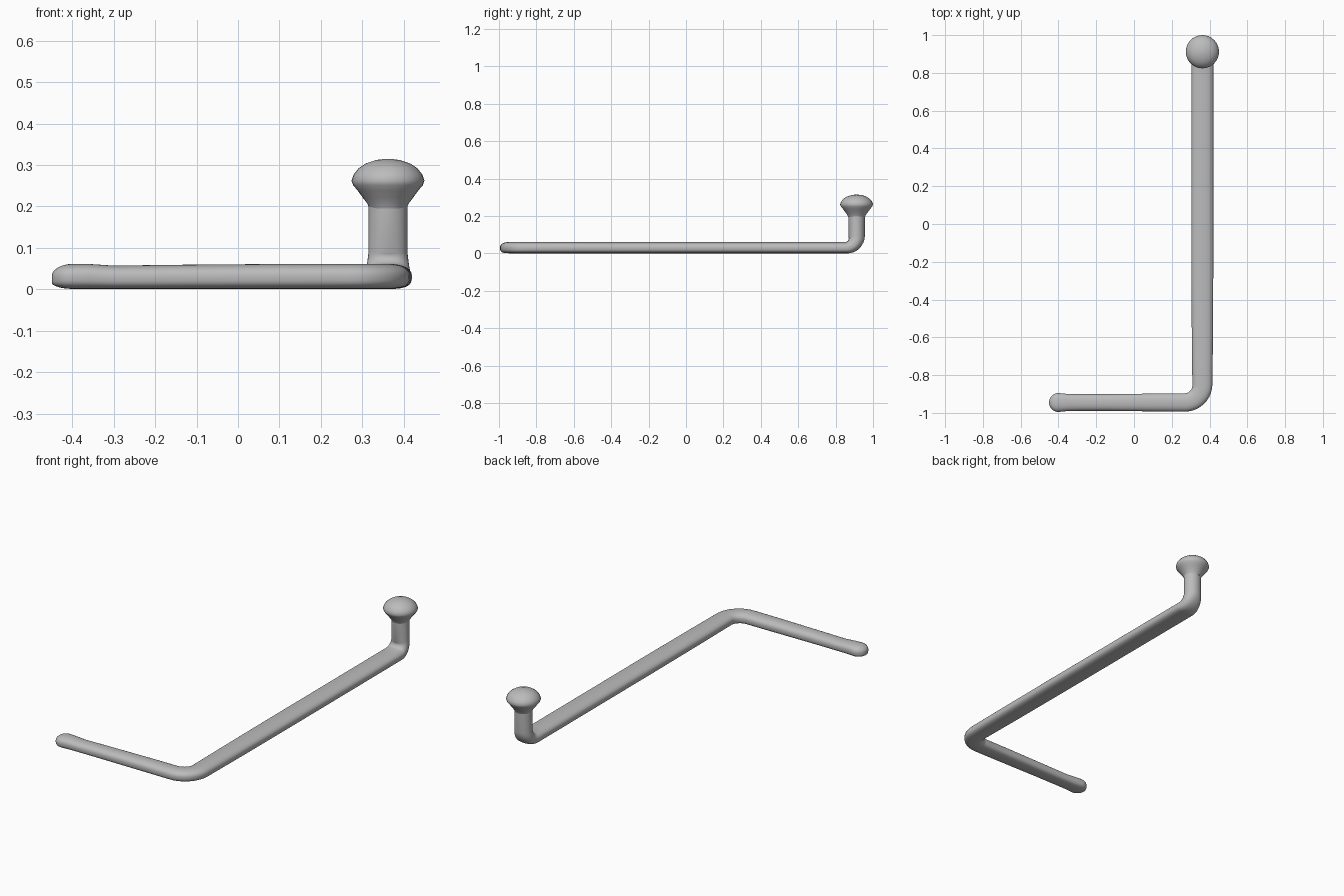
import bpy
import bmesh
from math import sin, cos, pi, copysign
from mathutils import Vector

cube = bpy.data.objects.get("Cube")
if cube:
    bpy.data.objects.remove(cube)

# Single plain metal colour
metal = bpy.data.materials.new("grey metal")
metal.use_nodes = True
grey = (0.5, 0.5, 0.5, 1)
metal.diffuse_color = grey
metal.node_tree.nodes["Principled BSDF"].inputs["Base Color"].default_value = grey

X, Y, Z = Vector((1, 0, 0)), Vector((0, 1, 0)), Vector((0, 0, 1))
SIDES = 32
POST_X, POST_Y = 0.362, 0.912
ARM_Y, MID_Z = -0.945, 0.031


def finish(name, bm, angle):
    bmesh.ops.recalc_face_normals(bm, faces=bm.faces)
    mesh = bpy.data.meshes.new(name)
    bm.to_mesh(mesh)
    bm.free()
    obj = bpy.data.objects.new(name, mesh)
    bpy.context.collection.objects.link(obj)
    mesh.materials.append(metal)
    bpy.ops.object.select_all(action="DESELECT")
    obj.select_set(True)
    bpy.context.view_layer.objects.active = obj
    bpy.ops.object.shade_smooth_by_angle(angle=angle)
    return obj


def skin(bm, rings):
    for a, b in zip(rings, rings[1:]):
        for i in range(SIDES):
            j = (i + 1) % SIDES
            bm.faces.new((a[i], a[j], b[j], b[i]))
    bm.faces.new(rings[0])
    bm.faces.new(rings[-1])


def section(bm, centre, side, up, half_w, half_t, flat):
    """Oval ring whose underside is flattened by the given amount."""
    ring = []
    for k in range(SIDES):
        a = 2 * pi * k / SIDES
        p = 2 / (2 + (flat if sin(a) < 0 else flat * 0.3))
        u = copysign(abs(cos(a)) ** p, cos(a)) * half_w
        v = copysign(abs(sin(a)) ** p, sin(a)) * half_t
        ring.append(bm.verts.new(centre + side * u + up * v))
    return ring


# Bent bar: rounded tip, short arm, long shaft, upright post
bm = bmesh.new()
rings = []


def add(x, y, z, side, up, w, t, flat=1.0):
    rings.append(section(bm, Vector((x, y, z)), side, up, w, t, flat))


for i in range(1, 9):
    a = i / 8 * pi / 2
    s = sin(a)
    add(-0.4 - 0.05 * cos(a), ARM_Y, 0.024 + 0.007 * s, Y, Z, 0.05 * s, 0.007 + 0.023 * s)
for x, w, t in ((-0.36, 0.046, 0.03), (-0.3, 0.044, 0.028), (-0.15, 0.044, 0.029), (0.1, 0.047, 0.03)):
    add(x, ARM_Y, t + 0.001, Y, Z, w, t)

# Flat corner between arm and shaft
R = 0.095
for i in range(11):
    a = i / 10 * pi / 2
    add(POST_X - R + R * sin(a), ARM_Y + R - R * cos(a), MID_Z,
        Y * cos(a) - X * sin(a), Z, 0.048 + 0.005 * i / 10, 0.03)
for y, w in ((-0.6, 0.056), (-0.2, 0.058), (0.3, 0.058), (0.8, 0.058)):
    add(POST_X, y, MID_Z, -X, Z, w, 0.03)

# Upward bend into the post
R = 0.058
for i in range(11):
    f = i / 10
    a = f * pi / 2
    add(POST_X, POST_Y - R + R * sin(a), MID_Z + R - R * cos(a), -X,
        Z * cos(a) - Y * sin(a), 0.058 - 0.011 * f, 0.03 + 0.014 * f, 1 - f)
add(POST_X, POST_Y, 0.23, -X, -Y, 0.047, 0.044, 0)
skin(bm, rings)
finish("bent_bar", bm, 1.0)

# Mushroom knob turned around the post
bm = bmesh.new()
profile = [(0.045, 0.195), (0.05, 0.207), (0.06, 0.22), (0.073, 0.238), (0.084, 0.251),
           (0.088, 0.262), (0.083, 0.277), (0.071, 0.292), (0.053, 0.304), (0.028, 0.312), (0.006, 0.315)]
rings = [section(bm, Vector((POST_X, POST_Y, z)), X, Y, r, r, 0) for r, z in profile]
skin(bm, rings)
finish("end_knob", bm, 1.0)
